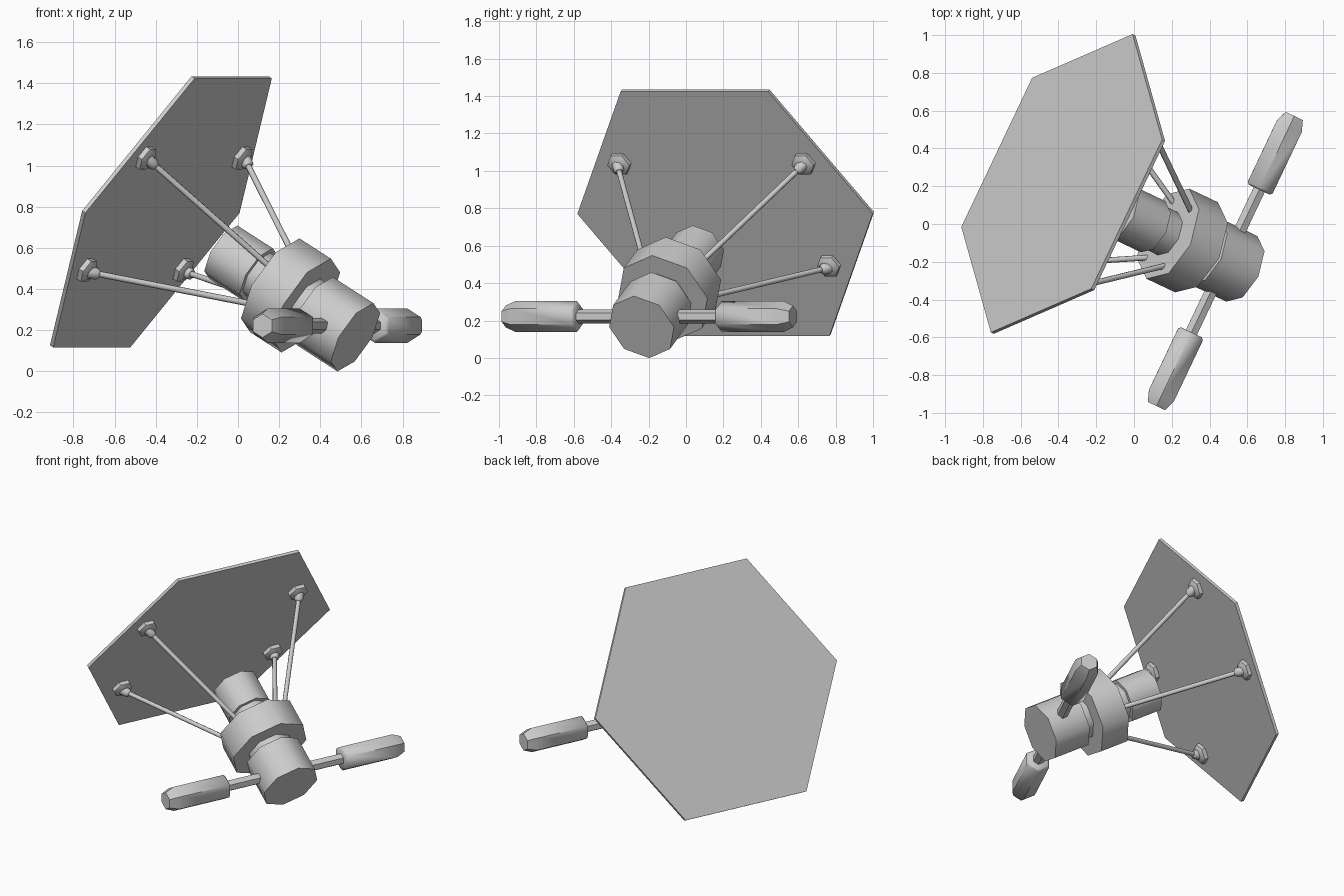
import bpy, bmesh, math
from mathutils import Vector, Matrix

cube = bpy.data.objects.get("Cube")
if cube:
    bpy.data.objects.remove(cube, do_unlink=True)

# One plain grey for everything
grey = bpy.data.materials.new("plain_grey")
grey.use_nodes = True
colour = (0.6, 0.6, 0.6, 1)
grey.diffuse_color = colour
grey.node_tree.nodes["Principled BSDF"].inputs["Base Color"].default_value = colour


def frame(x, y, z, origin):
    """Placement whose local axes are x, y and z."""
    m = Matrix((x, y, z)).transposed().to_4x4()
    m.translation = origin
    return m


# Tilted frame: local z runs from the dish plate down the body
side = Vector((0.429, 0.903, 0)).normalized()
axis = Vector((0.78, -0.371, -0.503)).normalized()
up = axis.cross(side).normalized()
CRAFT = frame(side, up, side.cross(up), Vector((-0.375, 0.212, 0.775)))


def lathe(name, profile, sides, place):
    """Turn (radius, height) pairs into a closed solid around local z."""
    bm = bmesh.new()
    rings = []
    for r, h in profile:
        angles = [2 * math.pi * i / sides for i in range(sides)]
        rings.append([bm.verts.new((r * math.cos(a), r * math.sin(a), h)) for a in angles])
    for low, high in zip(rings, rings[1:]):
        for i in range(sides):
            j = (i + 1) % sides
            bm.faces.new((low[i], low[j], high[j], high[i]))
    bm.faces.new(rings[0][::-1])
    bm.faces.new(rings[-1])
    mesh = bpy.data.meshes.new(name)
    bm.to_mesh(mesh)
    bm.free()
    mesh.materials.append(grey)
    obj = bpy.data.objects.new(name, mesh)
    bpy.context.collection.objects.link(obj)
    obj.matrix_world = CRAFT @ place
    bpy.ops.object.select_all(action='DESELECT')
    obj.select_set(True)
    bpy.context.view_layer.objects.active = obj
    bpy.ops.object.shade_smooth_by_angle(angle=math.radians(50))
    return obj


# Six-sided plate
lathe("hexagon_plate", [(0.874, -0.01), (0.874, 0.01)], 6, Matrix())

# Body: rear can, neck, wide drum, neck, end can
body = [(0.15, 0.39), (0.15, 0.61), (0.125, 0.61), (0.125, 0.71),
        (0.264, 0.71), (0.264, 0.905), (0.15, 0.905), (0.15, 0.96),
        (0.192, 0.96), (0.192, 1.212)]
lathe("body", body, 8, Matrix())

# Struts from the drum to pads on the plate
for sx, sx_name in ((1, "left"), (-1, "right")):
    for sy, sy_name in ((1, "upper"), (-1, "lower")):
        tag = sy_name + "_" + sx_name
        foot = Vector((sx * 0.545, sy * 0.315, 0.045))
        head = Vector((sx * 0.16, sy * 0.1, 0.72))
        span = head - foot
        turn = span.to_track_quat('Z', 'Y').to_matrix().to_4x4()
        place = Matrix.Translation(foot) @ turn
        lathe("strut_" + tag, [(0.015, 0), (0.015, span.length)], 8, place)
        lathe("strut_socket_" + tag, [(0.03, -0.02), (0.03, 0.03), (0.018, 0.045)], 8, place)
        pad_place = Matrix.Translation((foot.x, foot.y, 0))
        lathe("pad_" + tag, [(0.066, 0.008), (0.066, 0.035), (0.045, 0.05)], 6, pad_place)

# Side arms, each with a six-sided pod at the end
for s, tag in ((1, "left"), (-1, "right")):
    place = frame(Vector((0, 0, 1)), Vector((0, -s, 0)), Vector((s, 0, 0)), Vector((0, 0, 1.1)))
    lathe("arm_" + tag, [(0.037, 0.1), (0.037, 0.44)], 6, place)
    pod = [(0.07, 0.418), (0.084, 0.43), (0.084, 0.79), (0.058, 0.85)]
    lathe("pod_" + tag, pod, 6, place)
